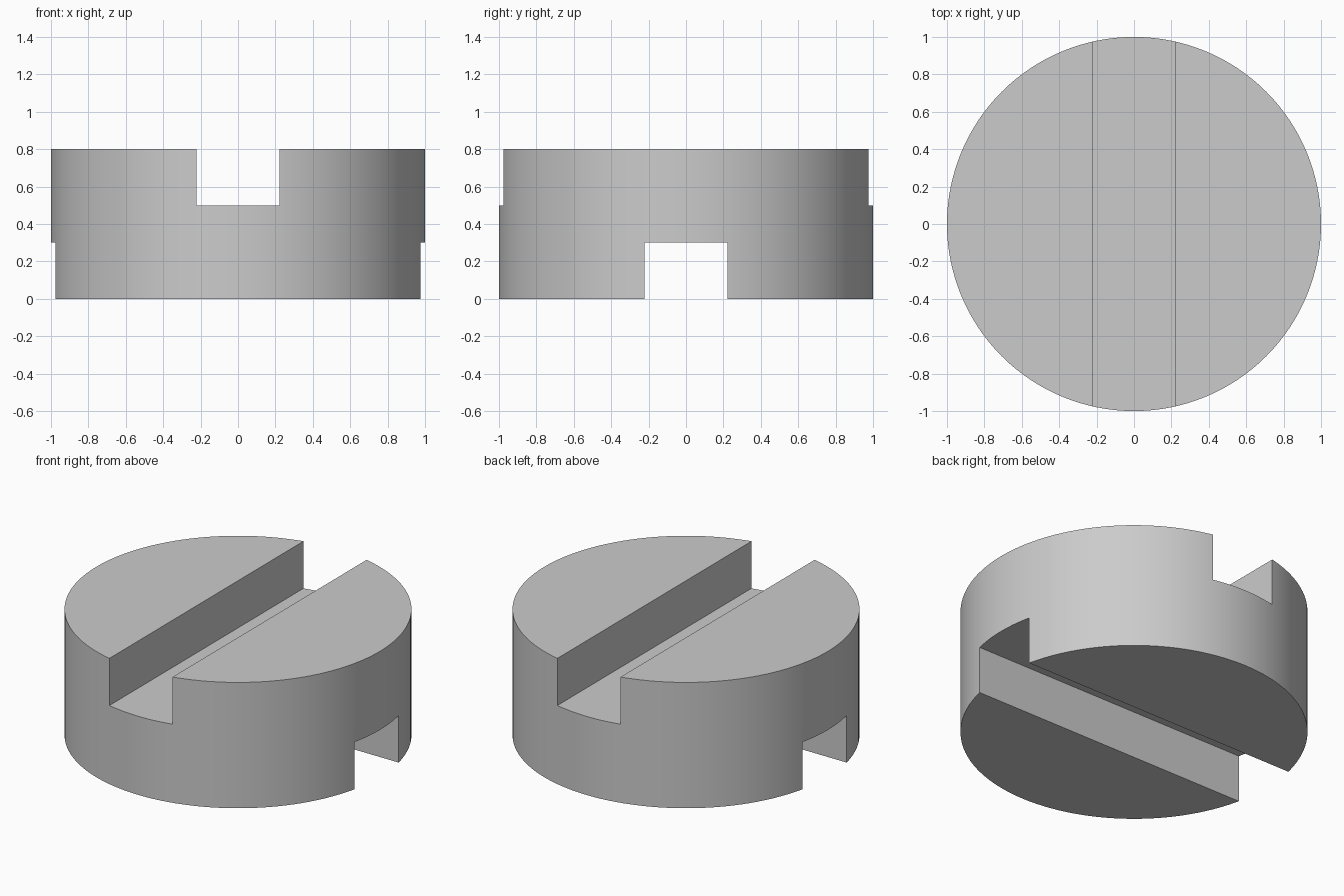
import bpy
import math

RADIUS, HEIGHT = 1.0, 0.8
SLOT_WIDTH, SLOT_DEPTH = 0.444, 0.3
MARGIN = 0.2

if "Cube" in bpy.data.objects:
    bpy.data.objects.remove(bpy.data.objects["Cube"], do_unlink=True)

# Plain grey finish
grey = bpy.data.materials.new("light_grey")
grey.use_nodes = True
colour = (0.6, 0.6, 0.6, 1.0)
grey.diffuse_color = colour
grey.node_tree.nodes["Principled BSDF"].inputs["Base Color"].default_value = colour

# Round disc body
bpy.ops.mesh.primitive_cylinder_add(vertices=128, radius=RADIUS, depth=HEIGHT,
                                    location=(0, 0, HEIGHT / 2))
disc = bpy.context.object
disc.name = "slotted_disc"
disc.data.materials.append(grey)


def cut_slot(name, size, z):
    """Cut a straight slot through the disc with a box."""
    bpy.ops.mesh.primitive_cube_add(size=1, location=(0, 0, z))
    cutter = bpy.context.object
    cutter.name = name
    cutter.scale = size
    cutter.hide_render = True
    bpy.context.view_layer.update()
    mod = disc.modifiers.new(name, 'BOOLEAN')
    mod.operation = 'DIFFERENCE'
    mod.solver = 'EXACT'
    mod.object = cutter
    bpy.ops.object.select_all(action='DESELECT')
    disc.select_set(True)
    bpy.context.view_layer.objects.active = disc
    bpy.ops.object.modifier_apply(modifier=name)
    bpy.data.objects.remove(cutter, do_unlink=True)


# Top slot runs front to back, bottom slot runs side to side
length = 2 * (RADIUS + MARGIN)
box_height = SLOT_DEPTH + MARGIN
cut_slot("top_slot", (SLOT_WIDTH, length, box_height),
         HEIGHT - SLOT_DEPTH + box_height / 2)
cut_slot("bottom_slot", (length, SLOT_WIDTH, box_height),
         SLOT_DEPTH - box_height / 2)

# Smooth round wall with crisp slot edges
for face in disc.data.polygons:
    face.material_index = 0
bpy.ops.object.shade_smooth_by_angle(angle=math.radians(30))
